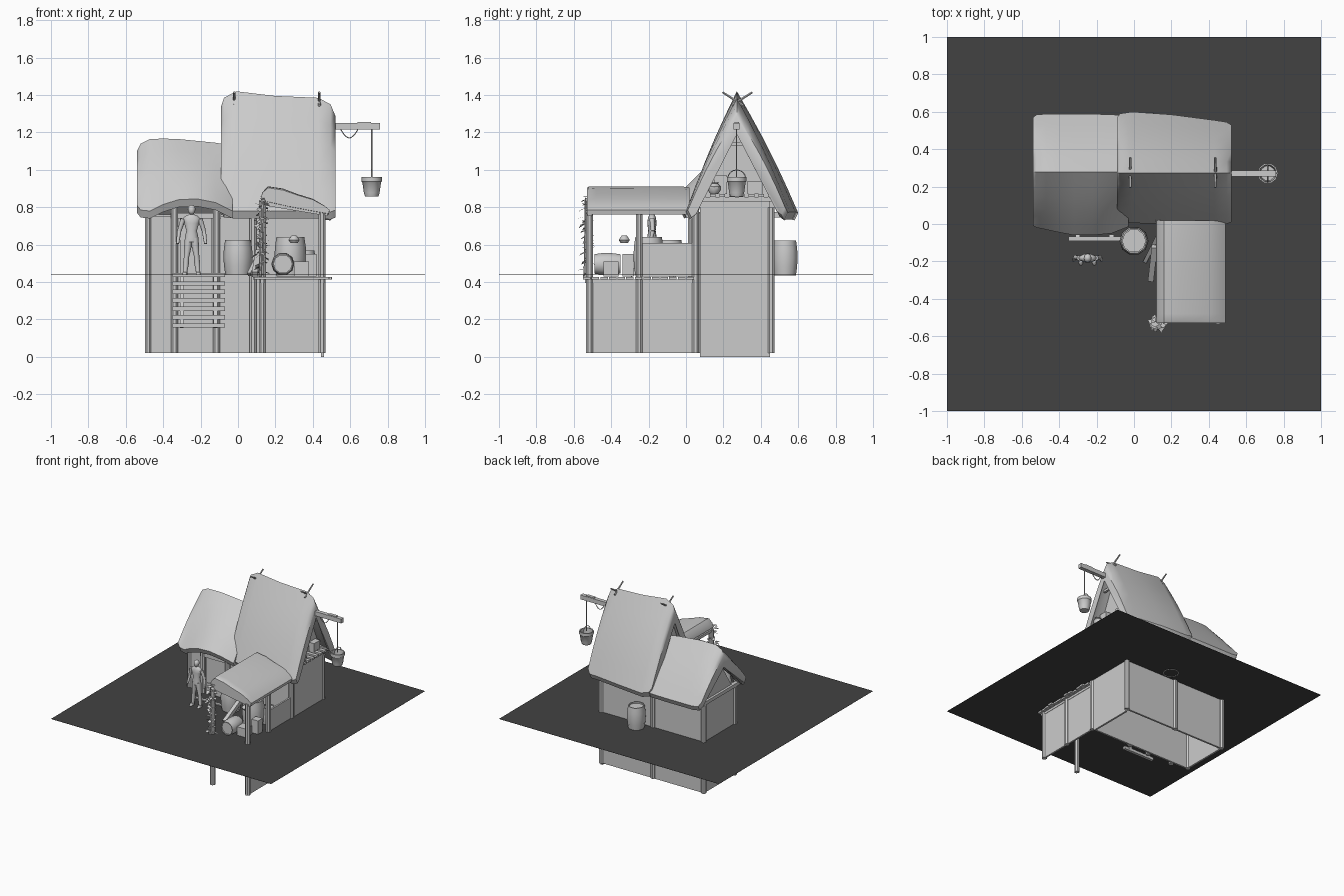
import bpy, bmesh, math, random
from mathutils import Vector, Matrix

if "Cube" in bpy.data.objects:
    bpy.data.objects.remove(bpy.data.objects["Cube"])
random.seed(4)

def make(name, bm, smooth=None):
    bmesh.ops.recalc_face_normals(bm, faces=bm.faces[:])
    me = bpy.data.meshes.new(name)
    bm.to_mesh(me)
    bm.free()
    ob = bpy.data.objects.new(name, me)
    bpy.context.collection.objects.link(ob)
    if smooth:
        bpy.ops.object.select_all(action='DESELECT')
        ob.select_set(True)
        bpy.context.view_layer.objects.active = ob
        bpy.ops.object.shade_smooth_by_angle(angle=math.radians(smooth))
    return ob

def box(name, x0, x1, y0, y1, z0, z1):
    bm = bmesh.new()
    m = Matrix.Translation(((x0+x1)/2, (y0+y1)/2, (z0+z1)/2)) @ Matrix.Diagonal((x1-x0, y1-y0, z1-z0, 1))
    bmesh.ops.create_cube(bm, size=1, matrix=m)
    return make(name, bm)

def loft(name, loops, smooth=None):
    bm = bmesh.new()
    rings = [[bm.verts.new(p) for p in lp] for lp in loops]
    n = len(loops[0])
    for a, b in zip(rings, rings[1:]):
        for i in range(n):
            bm.faces.new((a[i], a[(i+1) % n], b[(i+1) % n], b[i]))
    bm.faces.new(rings[0])
    bm.faces.new(rings[-1])
    return make(name, bm, smooth)

def beam(name, p, q, r, r2=None, sides=4, smooth=None):
    """Tapered rod between two points."""
    p, q = Vector(p), Vector(q)
    bm = bmesh.new()
    rot = (q-p).to_track_quat('Z', 'Y').to_matrix().to_4x4()
    m = Matrix.Translation((p+q)/2) @ rot @ Matrix.Rotation(math.pi/sides, 4, 'Z')
    bmesh.ops.create_cone(bm, cap_ends=True, segments=sides, radius1=r, radius2=r if r2 is None else r2,
                          depth=(q-p).length, matrix=m)
    return make(name, bm, smooth)

def lathe(name, profile, m, sides=10):
    """Profile of (radius, height) turned about z, then placed by m."""
    loops = [[m @ Vector((r*math.cos(2*math.pi*i/sides), r*math.sin(2*math.pi*i/sides), h))
              for i in range(sides)] for r, h in profile]
    return loft(name, loops, 40)

def barrel(name, loc, r, h, rot=None):
    m = Matrix.Translation(loc) @ (rot or Matrix())
    prof = [(.8*r, .04*h), (.8*r, 0), (.87*r, 0), (.96*r, .25*h), (r, .5*h), (.97*r, .75*h),
            (.88*r, h), (.78*r, h), (.78*r, .94*h)]
    return lathe(name, prof, m)

# Water surface
water = box("water_surface", -1, 1, -1, 1, .439, .44)
mat = bpy.data.materials.new("dark_water")
mat.diffuse_color = (.055, .055, .055, 1)
mat.use_nodes = True
mat.node_tree.nodes["Principled BSDF"].inputs["Base Color"].default_value = mat.diffuse_color
water.data.materials.append(mat)

# Thatched gable roofs: stations of x, ridge z, front eave y/z, back eave y/z
def thatch(name, stations, yr):
    loops = []
    for x, rz, yf, zf, yb, zb in stations:
        out = []
        for ye, ze, sgn in ((yf, zf, 1), (yb, zb, -1)):
            side = []
            for i in range(6):
                t = i/5
                b = .012*math.sin(math.pi*t)
                side.append((x, ye+(yr-ye)*t-sgn*b, ze+.03+(rz-ze-.03)*t+b*.4))
            out += side if sgn == 1 else side[::-1][1:]
        inner = [(x, yb-.02, zb-.01), (x, yb-.045, zb+.01), (x, yr, rz-.1),
                 (x, yf+.045, zf+.01), (x, yf+.02, zf-.01)]
        loops.append(out + inner)
    return loft(name, loops, 45)

thatch("main_thatch_roof", [(-.09, 1.34, .03, .79, .57, .79), (-.075, 1.385, .015, .755, .59, .76),
       (-.01, 1.42, .005, .75, .6, .74), (.2, 1.395, 0, .75, .585, .745), (.43, 1.385, 0, .75, .555, .745),
       (.495, 1.35, 0, .745, .545, .74), (.52, 1.29, .01, .755, .53, .77)], .272)
thatch("low_thatch_roof", [(-.54, 1.1, -.01, .78, .57, .79), (-.52, 1.14, -.02, .755, .585, .76),
       (-.47, 1.165, -.03, .75, .588, .75), (-.4, 1.167, -.045, .785, .588, .75), (-.32, 1.165, -.06, .81, .588, .75),
       (-.22, 1.155, -.06, .815, .588, .75), (-.12, 1.145, -.05, .795, .585, .75), (-.03, 1.13, -.015, .75, .58, .75)], .278)

# Lean-to porch roof, sloping down to the right
prof = [(.12, .845), (.13, .88), (.16, .912), (.24, .90), (.32, .87), (.4, .845), (.46, .81), (.49, .785),
        (.485, .76), (.4, .775), (.27, .80), (.14, .83)]
loops = []
for y, s in ((-.53, .86), (-.52, .97), (-.48, 1), (-.25, .98), (-.02, .98), (.02, .9)):
    loops.append([(.305+(x-.305)*(.97+.03*s), y, .83-.17*(x-.305)+(z-.83+.17*(x-.305))*s) for x, z in prof])
loft("porch_thatch_roof", loops, 45)
beam("porch_front_rafter", (.12, -.515, .825), (.48, -.515, .765), .017)
for x, z in ((.13, .825), (.45, .772)):
    beam("porch_purlin", (x, -.52, z), (x, .05, z), .016)

# House walls
box("front_wall", -.48, .46, .05, .065, .02, .75)
box("back_wall", -.48, .46, .445, .46, .02, .76)
box("left_wall", -.485, -.47, .06, .45, .02, .76)
box("right_wall", .445, .46, .075, .45, 0, .85)
for x, top, half, base in ((-.48, 1.05, .2, .74), (-.05, 1.3, .2, .8), (.4, 1.29, .2, .84)):
    loft("gable_wall", [[(xx, .275-half, base), (xx, .275+half, base), (xx, .275, top)] for xx in (x, x+.015)])

# Door leaf and frame
box("door", -.31, -.14, .035, .05, .44, .74)
box("door_lintel", -.36, -.09, .02, .05, .74, .77)

# Timber posts
for i, (x, y, z) in enumerate([(-.48, .06, .77), (-.34, .03, .8), (-.115, .03, .8), (.08, .045, .77), (.45, .05, .79),
                               (-.48, .455, .76), (-.02, .455, .76), (.45, .455, .8),
                               (.13, -.515, .83), (.45, -.515, .77), (.45, -.25, .78)]):
    beam("post", (x, y, .02), (x, y, z), .02, .02, 8, 30)
beam("left_tie_beam", (-.485, .0, .76), (-.485, .55, .76), .02)
box("right_tie_beam", .445, .475, .05, .47, .83, .855)

# Porch deck, skirt and half wall
for i in range(13):
    y = -.55+i*.046
    box("deck_plank", .09+random.uniform(-.01, .01), .49+random.uniform(-.01, .015), y, y+.04, .413, .428)
beam("deck_joist", (.45, -.54, .405), (.45, .04, .405), .014)
beam("deck_joist", (.13, -.54, .405), (.13, .04, .405), .014)
box("under_deck_panel", .443, .457, -.515, .05, .02, .405)
box("porch_half_wall", .443, .457, -.25, .05, .43, .61)

# Ladder into the water
for i in range(7):
    z, y = .165+i*.045, -.2+i*.02
    box("ladder_rung", -.35, -.07, y-.012, y+.012, z-.009, z+.014)
for x in (-.3, -.12):
    beam("ladder_rail", (x, -.2, .16), (x, -.06, .44), .014)

# Loft at the right gable
for i in range(8):
    y = .075+i*.052
    box("loft_slat", .4, .515, y, y+.03, .856, .872)
for s in (-1, 1):
    beam("gable_rafter", (.485, .272+s*.235, .78), (.485, .272, 1.29), .016)
beam("collar_beam", (.47, .2, 1.14), (.47, .345, 1.14), .013)
box("loft_crate", .41, .46, .15, .22, .872, .97)
lathe("loft_pot", [(.02, 0), (.035, .02), (.035, .04), (.02, .055), (.025, .06)], Matrix.Translation((.48, .15, .872)), 8)
box("loft_chest", .41, .46, .33, .41, .872, .94)

# Hoist arm, rope and bucket
box("hoist_arm", .42, .76, .255, .287, 1.215, 1.25)
box("hoist_cap", .64, .71, .258, .284, 1.25, 1.257)
beam("hoist_rope", (.715, .271, .96), (.715, .271, 1.22), .003, .003, 6)
pts = [(.55+.09*i/6, .271, 1.215-.045*math.sin(math.pi*i/6)) for i in range(7)]
for a, b in zip(pts, pts[1:]):
    beam("slack_rope", a, b, .003, .003, 5)
lathe("bucket", [(.036, 0), (.042, .02), (.05, .075), (.055, .08), (.055, .105), (.047, .105), (.04, .03)],
      Matrix.Translation((.715, .271, .858)), 10)
arc = [(.715, .271+.048*math.cos(math.pi*i/8), .955+.045*math.sin(math.pi*i/8)) for i in range(9)]
for a, b in zip(arc, arc[1:]):
    beam("bucket_handle", a, b, .003, .003, 5)

# Crossed ridge sticks
for x in (-.02, .435):
    for s in (-1, 1):
        beam("ridge_stick", (x, .275-s*.03, 1.345), (x, .275+s*.08, 1.415), .008, .006, 6)

# Barrels and clutter
barrel("front_barrel", (0, -.09, .44), .078, .185)
barrel("back_barrel", (.08, .53, .436), .07, .185)
barrel("porch_barrel", (.28, -.2, .43), .085, .21)
barrel("fallen_barrel", (.24, -.35, .497), .062, .14, Matrix.Rotation(math.pi/2, 4, 'X'))
barrel("small_keg", (.36, -.12, .43), .055, .14)
box("porch_crate", .3, .38, -.44, -.36, .43, .51)
box("porch_small_crate", .36, .42, -.34, -.28, .43, .55)
lathe("porch_jug", [(.02, 0), (.03, .015), (.02, .03), (.012, .04)], Matrix.Translation((.3, -.33, .61)), 8)
beam("leaning_plank", (.09, -.3, .44), (.11, -.12, .56), .022)
beam("leaning_pole", (.06, -.2, .44), (.14, -.04, .6), .014)

# Climbing vine on the porch post
bm = bmesh.new()
for i in range(75):
    z = .45+.41*i/74
    a = random.uniform(0, 2*math.pi)
    c = Vector((.125+random.uniform(-.02, .02), -.53+random.uniform(-.015, .015), z))
    d = Vector((math.cos(a), math.sin(a), random.uniform(-.9, .1))).normalized()
    side = d.cross(Vector((0, 0, 1))).normalized()*.016
    L = random.uniform(.03, .05)
    v = [bm.verts.new(p) for p in (c, c+d*L*.4+side, c+d*L, c+d*L*.4-side)]
    bm.faces.new(v)
make("vine_leaves", bm)
beam("vine_stem", (.12, -.54, .43), (.135, -.535, .85), .008, .006, 6)

# Standing figure
fx, fy = -.248, -.182
def oval(w, d, z, x=0, y=0):
    return [(fx+x+w*math.cos(i*math.pi/6), fy+y+d*math.sin(i*math.pi/6), z) for i in range(12)]
loft("figure_torso", [oval(.034, .024, .615), oval(.036, .025, .64), oval(.028, .02, .675), oval(.04, .025, .715),
                      oval(.048, .022, .74), oval(.03, .017, .755), oval(.012, .012, .762), oval(.012, .012, .775)], 60)
loft("figure_head", [oval(.009, .01, .762, 0, -.004), oval(.018, .02, .775, 0, -.004), oval(.021, .024, .79),
                     oval(.018, .02, .804), oval(.006, .007, .812)], 60)
for s in (-1, 1):
    loft("figure_leg", [oval(.012, .016, .44, s*.035, -.004), oval(.012, .014, .46, s*.034), oval(.016, .017, .5, s*.03),
                        oval(.014, .015, .535, s*.027), oval(.02, .021, .59, s*.02), oval(.019, .022, .635, s*.017)], 60)
    loft("figure_foot", [oval(.013, .026, .44, s*.036, -.014), oval(.011, .018, .455, s*.036, -.008)], 60)
    sh, el, ha = (fx+s*.045, fy, .738), (fx+s*.066, fy+.005, .672), (fx+s*.075, fy-.012, .605)
    beam("figure_upper_arm", sh, el, .014, .011, 10, 60)
    beam("figure_forearm", el, ha, .011, .008, 10, 60)
